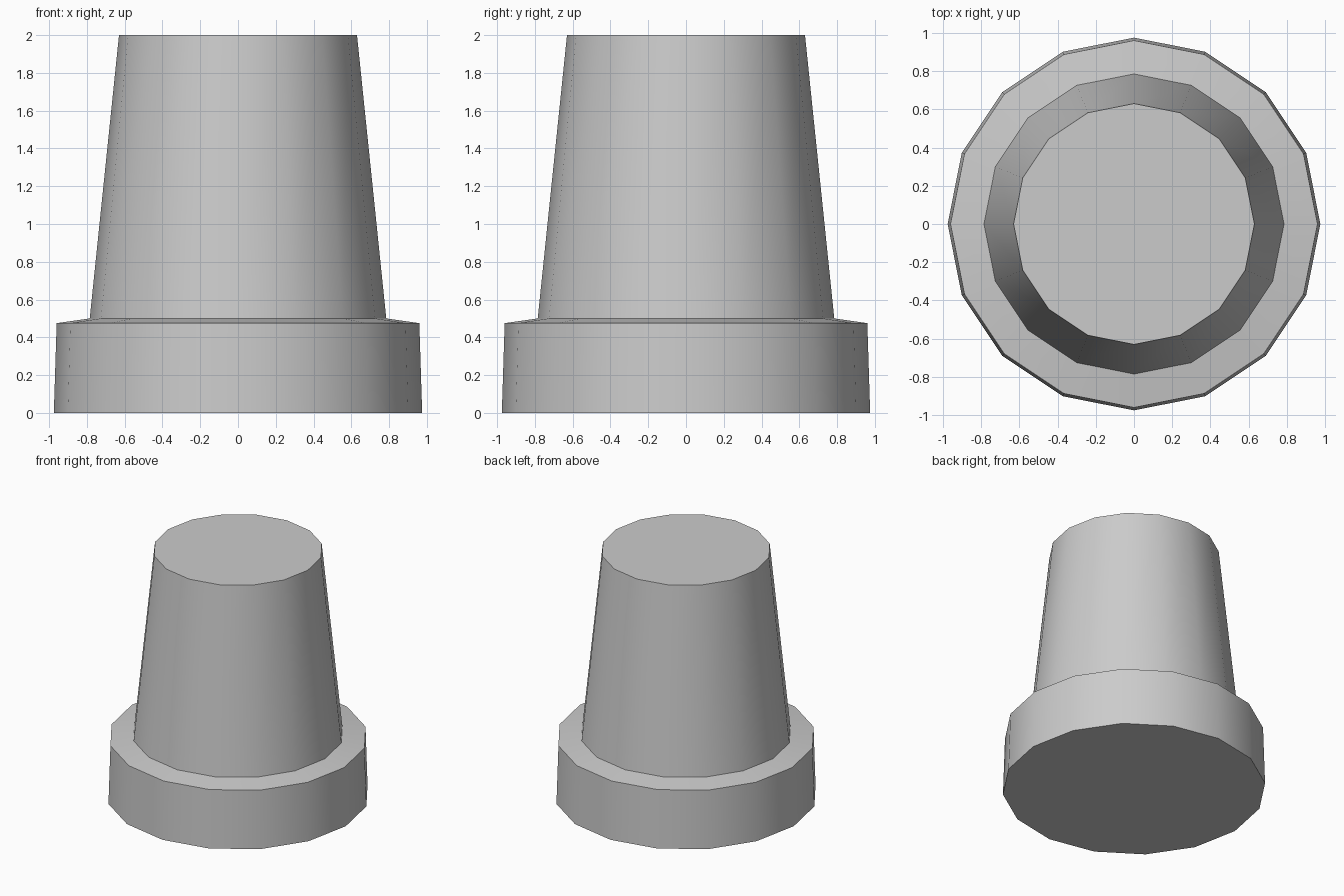
import bpy
import bmesh
import math

SIDES = 16

cube = bpy.data.objects.get("Cube")
if cube:
    bpy.data.objects.remove(cube, do_unlink=True)

# Single plain grey for the whole part
grey = bpy.data.materials.new("light grey")
grey.use_nodes = True
colour = (0.6, 0.6, 0.6, 1)
grey.diffuse_color = colour
grey.node_tree.nodes["Principled BSDF"].inputs["Base Color"].default_value = colour

# Stepped outline as (radius, height): flange, sloped shoulder, tapered stem
profile = [(0.975, 0), (0.96, 0.475), (0.785, 0.5), (0.63, 2)]


def revolve(name, outline):
    """Spin an outline into a closed, capped solid."""
    bm = bmesh.new()
    rings = []
    for radius, height in outline:
        angles = [math.tau * i / SIDES for i in range(SIDES)]
        rings.append([bm.verts.new((radius * math.cos(a), radius * math.sin(a), height))
                      for a in angles])
    for low, high in zip(rings, rings[1:]):
        for i in range(SIDES):
            j = (i + 1) % SIDES
            bm.faces.new((low[i], low[j], high[j], high[i]))
    bm.faces.new(rings[0][::-1])
    bm.faces.new(rings[-1])
    mesh = bpy.data.meshes.new(name)
    bm.to_mesh(mesh)
    bm.free()
    mesh.materials.append(grey)
    obj = bpy.data.objects.new(name, mesh)
    bpy.context.collection.objects.link(obj)
    return obj


plug = revolve("flanged_plug", profile)

# Smooth around the sides, crisp at the rims
bpy.ops.object.select_all(action="DESELECT")
plug.select_set(True)
bpy.context.view_layer.objects.active = plug
bpy.ops.object.shade_smooth_by_angle(angle=math.radians(30))
